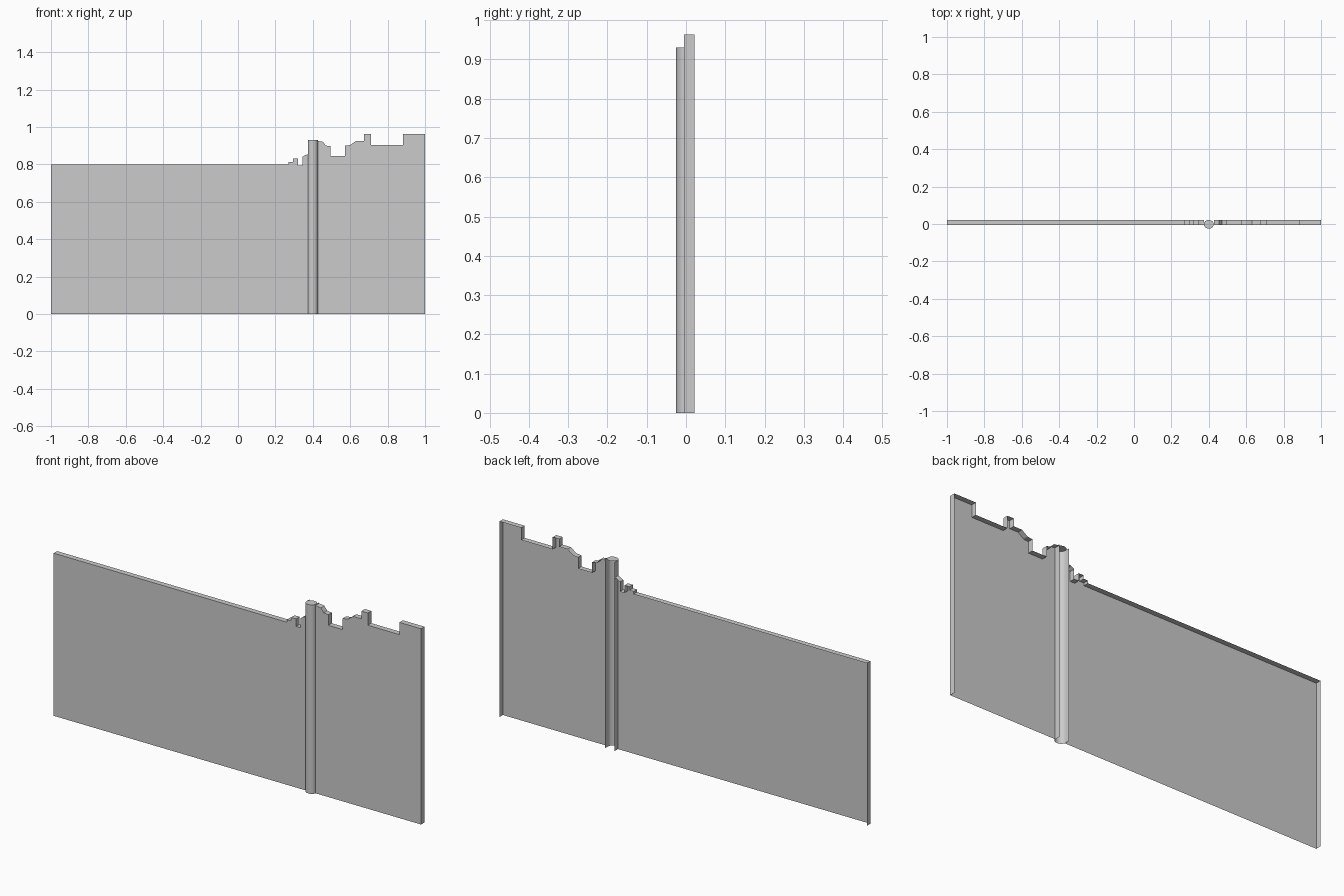
import bpy, bmesh, math

if "Cube" in bpy.data.objects:
    bpy.data.objects.remove(bpy.data.objects["Cube"])

FRONT, BACK = -0.005, 0.022
POLE_X, POLE_Y, RX, RY, POLE_TOP = 0.40, -0.0015, 0.0265, 0.0235, 0.93


def make_object(name, bm):
    mesh = bpy.data.meshes.new(name)
    bm.to_mesh(mesh)
    bm.free()
    ob = bpy.data.objects.new(name, mesh)
    bpy.context.collection.objects.link(ob)
    return ob


def panel(name, skyline):
    """Front sheet with a rim folded back along the sides and top; back and base open."""
    x0, x1 = skyline[0][0], skyline[-1][0]
    outline = [(x0, 0)] + skyline + [(x1, 0)]
    bm = bmesh.new()
    front = [bm.verts.new((x, FRONT, z)) for x, z in outline]
    back = [bm.verts.new((x, BACK, z)) for x, z in outline]
    bm.faces.new(front[::-1])
    for i in range(len(outline) - 1):
        bm.faces.new((front[i], front[i + 1], back[i + 1], back[i]))
    bm.normal_update()
    # the sheet must face -y
    if bm.faces[:][0].normal.y > 0:
        bmesh.ops.reverse_faces(bm, faces=bm.faces[:])
    return make_object(name, bm)


# Wall panels either side of the pole
panel("left_wall", [
    (-1, .80), (.27, .80), (.27, .813), (.293, .813), (.293, .83), (.32, .83),
    (.32, .793), (.345, .793), (.345, .84), (.36, .85), (POLE_X - RX, .853)])
panel("right_wall", [
    (POLE_X + RX, .925), (.455, .92), (.47, .90), (.495, .897), (.495, .845),
    (.573, .845), (.573, .90), (.60, .903), (.63, .925), (.675, .925),
    (.675, .963), (.71, .963), (.71, .903), (.882, .903), (.882, .963), (1, .963)])

# Round pole: rounded front shell, open behind, with a full disc on top
bm = bmesh.new()
N = 24
ring = [(POLE_X + RX * math.cos(2 * math.pi * i / N),
         POLE_Y + RY * math.sin(2 * math.pi * i / N)) for i in range(N)]
top = [bm.verts.new((x, y, POLE_TOP)) for x, y in ring]
bm.faces.new(top)
half = list(range(N // 2, N)) + [0]
low = {i: bm.verts.new((*ring[i], 0)) for i in half}
for a, b in zip(half, half[1:]):
    bm.faces.new((low[a], low[b], top[b], top[a]))
# side returns of the pole above the neighbouring panels
for i, s in ((0, 1), (N // 2, -1)):
    x = POLE_X + s * RX
    z0 = .925 if s > 0 else .853
    pts = [(x, POLE_Y, z0), (x, BACK, z0), (x, BACK, POLE_TOP), (x, POLE_Y, POLE_TOP)]
    if s < 0:
        pts.reverse()
    bm.faces.new([bm.verts.new(p) for p in pts])
pole = make_object("pole", bm)
bpy.context.view_layer.objects.active = pole
pole.select_set(True)
bpy.ops.object.shade_smooth_by_angle(angle=math.radians(30))
